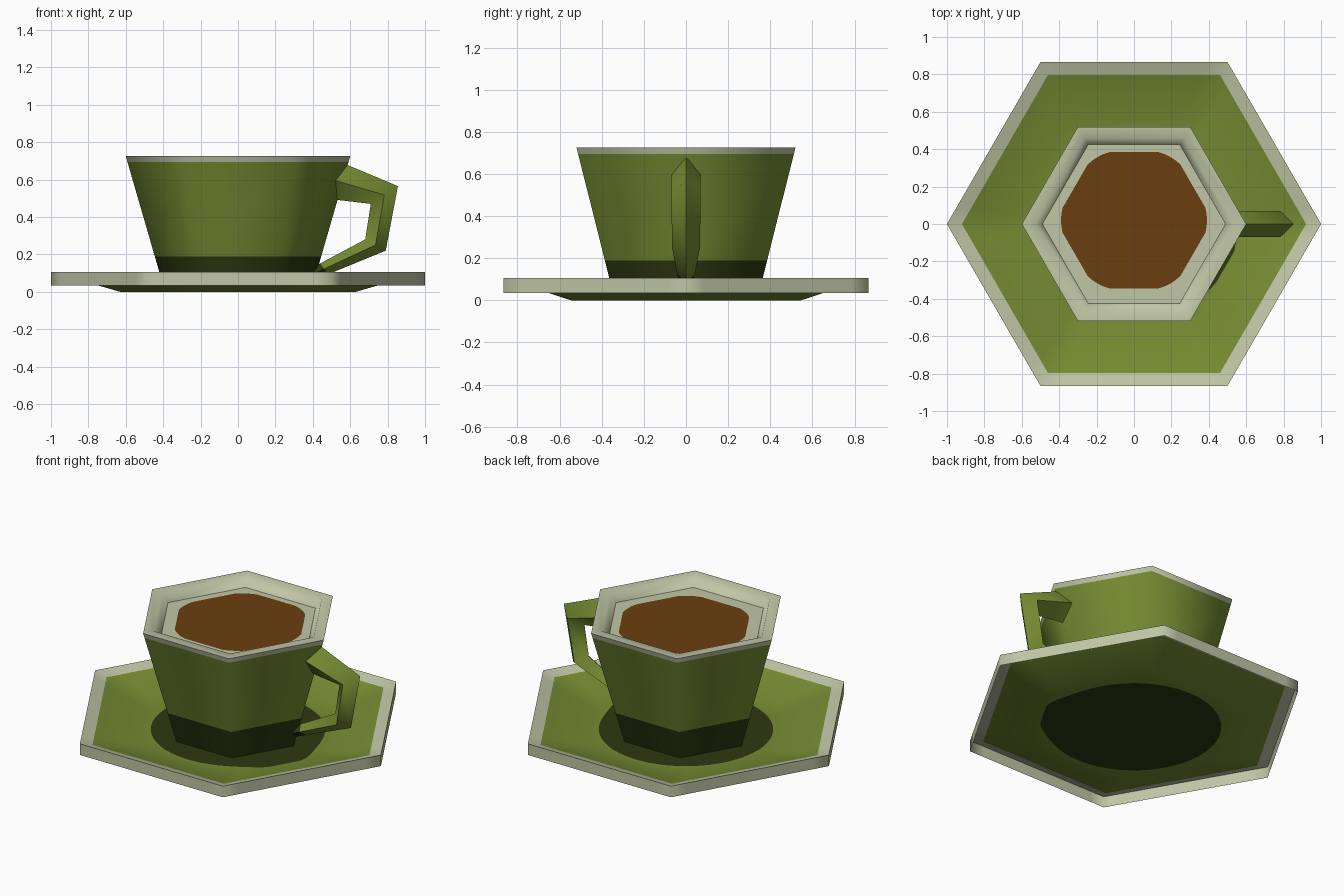
import bpy, math

if "Cube" in bpy.data.objects:
    bpy.data.objects.remove(bpy.data.objects["Cube"])

def lin(c):
    c /= 255
    return c / 12.92 if c < 0.04045 else ((c + 0.055) / 1.055) ** 2.4

def material(name, r, g, b):
    m = bpy.data.materials.new(name)
    m.diffuse_color = (lin(r), lin(g), lin(b), 1)
    m.use_nodes = True
    m.node_tree.nodes["Principled BSDF"].inputs["Base Color"].default_value = m.diffuse_color
    return m

GREEN = material("olive green", 118, 140, 50)
DARK = material("deep olive", 46, 56, 16)
CREAM = material("pale grey cream", 192, 198, 166)
COFFEE = material("coffee brown", 106, 63, 16)

def hex_r(radius, a):
    """Radius of a hexagon (corner on +x) at angle a."""
    k = (a % (math.pi / 3)) - math.pi / 6
    return radius * math.cos(math.pi / 6) / math.cos(k)

def ring(n, z, radius, dy=0):
    """Ring of n points; radius is a number (hexagon) or a function of angle."""
    pts = []
    for i in range(n):
        a = 2 * math.pi * i / n
        r = radius(a) if callable(radius) else hex_r(radius, a)
        pts.append((r * math.cos(a), r * math.sin(a) + dy, z))
    return pts

def loft(name, rings, mats, cap_start=None, cap_end=None):
    """Skin successive rings; mats gives one material per band."""
    n = len(rings[0])
    verts = [p for r in rings for p in r]
    slots = list(dict.fromkeys(mats + [c for c in (cap_start, cap_end) if c]))
    faces, idx = [], []
    for j, m in enumerate(mats):
        for i in range(n):
            k = (i + 1) % n
            faces.append((j * n + i, j * n + k, (j + 1) * n + k, (j + 1) * n + i))
            idx.append(slots.index(m))
    if cap_start:
        faces.append(tuple(reversed(range(n))))
        idx.append(slots.index(cap_start))
    if cap_end:
        faces.append(tuple(range((len(rings) - 1) * n, len(rings) * n)))
        idx.append(slots.index(cap_end))
    me = bpy.data.meshes.new(name)
    me.from_pydata(verts, [], faces)
    for m in slots:
        me.materials.append(m)
    me.polygons.foreach_set("material_index", idx)
    ob = bpy.data.objects.new(name, me)
    bpy.context.collection.objects.link(ob)
    bpy.ops.object.select_all(action='DESELECT')
    ob.select_set(True)
    bpy.context.view_layer.objects.active = ob
    bpy.ops.object.shade_smooth_by_angle(angle=math.radians(65))
    return ob

# Saucer: thin hexagonal dish with a hanging skirt and a dark round centre
def blob(a):
    d = (math.degrees(a) + 22 + 180) % 360 - 180
    return min(0.5 + 0.07 * math.exp(-(d / 22) ** 2), hex_r(0.62, a))

N = 72
loft("saucer",
     [ring(N, 0.035, 1.0), ring(N, 0.105, 1.0), ring(N, 0.083, 0.92),
      ring(N, 0, 0.63), ring(N, 0, blob)],
     [CREAM, CREAM, GREEN, GREEN], cap_end=DARK)

# Cup: tapered hexagon with dark foot band, pale rim and pale inside
def cup_r(z):
    return 0.39 + 0.21 * z / 0.725

loft("cup",
     [ring(6, z, cup_r(z)) for z in (0, 0.19, 0.695, 0.725)]
     + [ring(6, 0.725, 0.53), ring(6, 0.67, 0.49)],
     [DARK, GREEN, CREAM, CREAM, CREAM])

# Coffee: rounded brown pool with a pale border
loft("coffee_surface",
     [ring(N, 0.67, 0.49),
      ring(N, 0.67, lambda a: min(hex_r(0.42, a), 0.39), dy=0.02)],
     [CREAM], cap_end=COFFEE)

# Handle: diamond section swept through (outer x, z, inner x, z, half width)
sections = [(0.545, 0.695, 0.50, 0.495, 0.07), (0.855, 0.565, 0.71, 0.47, 0.07),
            (0.79, 0.22, 0.68, 0.28, 0.066), (0.48, 0.093, 0.44, 0.152, 0.042),
            (0.40, 0.06, 0.38, 0.12, 0.033)]
rings = []
for ox, oz, ix, iz, w in sections:
    mx, mz = (ox + ix) / 2, (oz + iz) / 2
    rings.append([(ox, 0, oz), (mx, w, mz), (ix, 0, iz), (mx, -w, mz)])
loft("handle", rings, [GREEN, GREEN, GREEN, DARK], cap_start=GREEN, cap_end=DARK)
